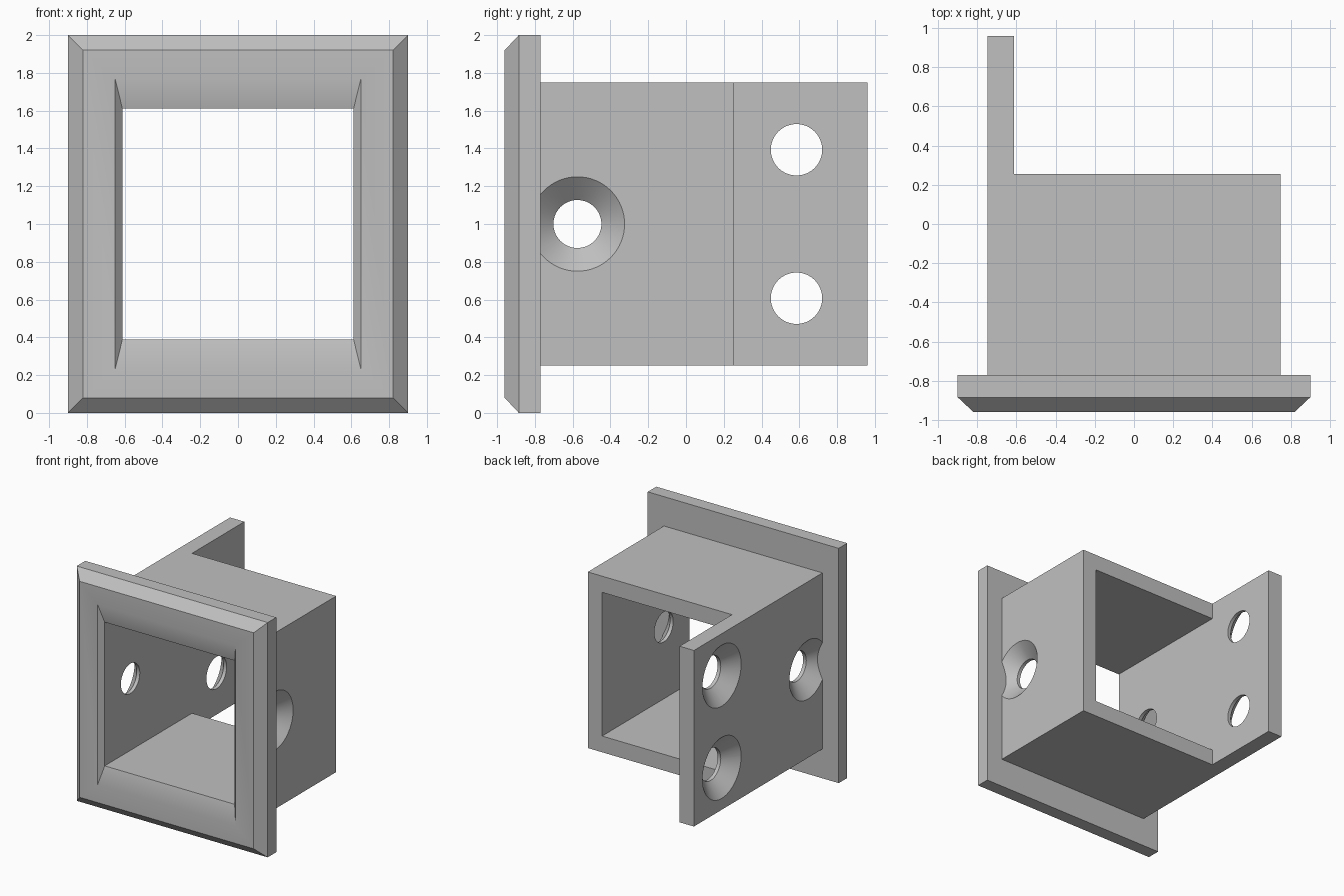
import bpy
import bmesh
from math import cos, sin, pi, radians
from mathutils import Vector

cube = bpy.data.objects.get("Cube")
if cube:
    bpy.data.objects.remove(cube, do_unlink=True)

COLOUR = (0.53, 0.53, 0.53, 1)
grey = bpy.data.materials.new("plain grey")
grey.use_nodes = True
grey.diffuse_color = COLOUR
grey.node_tree.nodes["Principled BSDF"].inputs["Base Color"].default_value = COLOUR


def loft(name, rings, closed_loop=False):
    """Skin a list of point rings; either cap the ends or join last to first."""
    bm = bmesh.new()
    rows = [[bm.verts.new(p) for p in ring] for ring in rings]
    pairs = list(zip(rows, rows[1:]))
    if closed_loop:
        pairs.append((rows[-1], rows[0]))
    else:
        bm.faces.new(rows[0])
        bm.faces.new(rows[-1])
    for a, b in pairs:
        n = len(a)
        for i in range(n):
            j = (i + 1) % n
            bm.faces.new((a[i], a[j], b[j], b[i]))
    bmesh.ops.recalc_face_normals(bm, faces=bm.faces)
    mesh = bpy.data.meshes.new(name)
    bm.to_mesh(mesh)
    bm.free()
    mesh.materials.append(grey)
    obj = bpy.data.objects.new(name, mesh)
    bpy.context.collection.objects.link(obj)
    return obj


def rect(x0, x1, z0, z1, y):
    return [(x0, y, z0), (x1, y, z0), (x1, y, z1), (x0, y, z1)]


def box(name, x0, x1, y0, y1, z0, z1):
    return loft(name, [rect(x0, x1, z0, z1, y) for y in (y0, y1)])


def cut(target, cutter):
    cutter.hide_render = True
    mod = target.modifiers.new("cut", 'BOOLEAN')
    mod.operation = 'DIFFERENCE'
    mod.solver = 'EXACT'
    mod.object = cutter
    bpy.context.view_layer.objects.active = target
    bpy.ops.object.modifier_apply(modifier=mod.name)
    bpy.data.objects.remove(cutter, do_unlink=True)


# Outer sizes of the socket and its wall
OUT_X, IN_X, OUT_Z, IN_Z = 0.747, 0.612, 0.75, 0.612
FLANGE_BACK, TUBE_END, TAB_END = -0.77, 0.255, 0.96
LIP = 0.03


def countersink(side, y, z, r_hole, r_head):
    """Screw hole through one side wall, widening towards the outside."""
    slope = (r_head - r_hole) / (OUT_X - IN_X - LIP)
    profile = [(IN_X - 0.1, r_hole), (IN_X + LIP, r_hole),
               (OUT_X + 0.05, r_head + 0.05 * slope)]
    steps = [2 * pi * i / 64 for i in range(64)]
    return loft("screw_cutter", [[Vector((side * x, y + r * cos(a), z + r * sin(a)))
                                  for a in steps] for x, r in profile])


# Square socket with one side wall running on as a mounting tab
socket = box("socket_with_tab", -OUT_X, OUT_X, FLANGE_BACK, TAB_END, 1 - OUT_Z, 1 + OUT_Z)
cut(socket, box("opening_cutter", -IN_X, IN_X, -1.2, 1.2, 1 - IN_Z, 1 + IN_Z))
cut(socket, box("notch_cutter", -IN_X, 1.2, TUBE_END, 1.3, -0.2, 2.2))

# Screw holes: one in each side wall, two in the tab
for side in (-1, 1):
    cut(socket, countersink(side, -0.575, 1.0, 0.127, 0.25))
for z in (0.607, 1.393):
    cut(socket, countersink(-1, 0.585, z, 0.136, 0.26))

# Front flange: chamfered outside, shallow bevel around the opening
section = [(IN_X, IN_Z, FLANGE_BACK), (0.9, 1.0, FLANGE_BACK), (0.9, 1.0, -0.885),
           (0.82, 0.92, -0.96), (0.65, 0.765, -0.96), (IN_X, IN_Z, -0.92)]
flange = loft("front_flange", [rect(-w, w, 1 - h, 1 + h, y) for w, h, y in section], True)

# Smooth the curved holes and shallow bevels, keep real edges sharp
bpy.ops.object.select_all(action='DESELECT')
for obj in (socket, flange):
    obj.select_set(True)
bpy.context.view_layer.objects.active = socket
bpy.ops.object.shade_smooth_by_angle(angle=radians(30))
